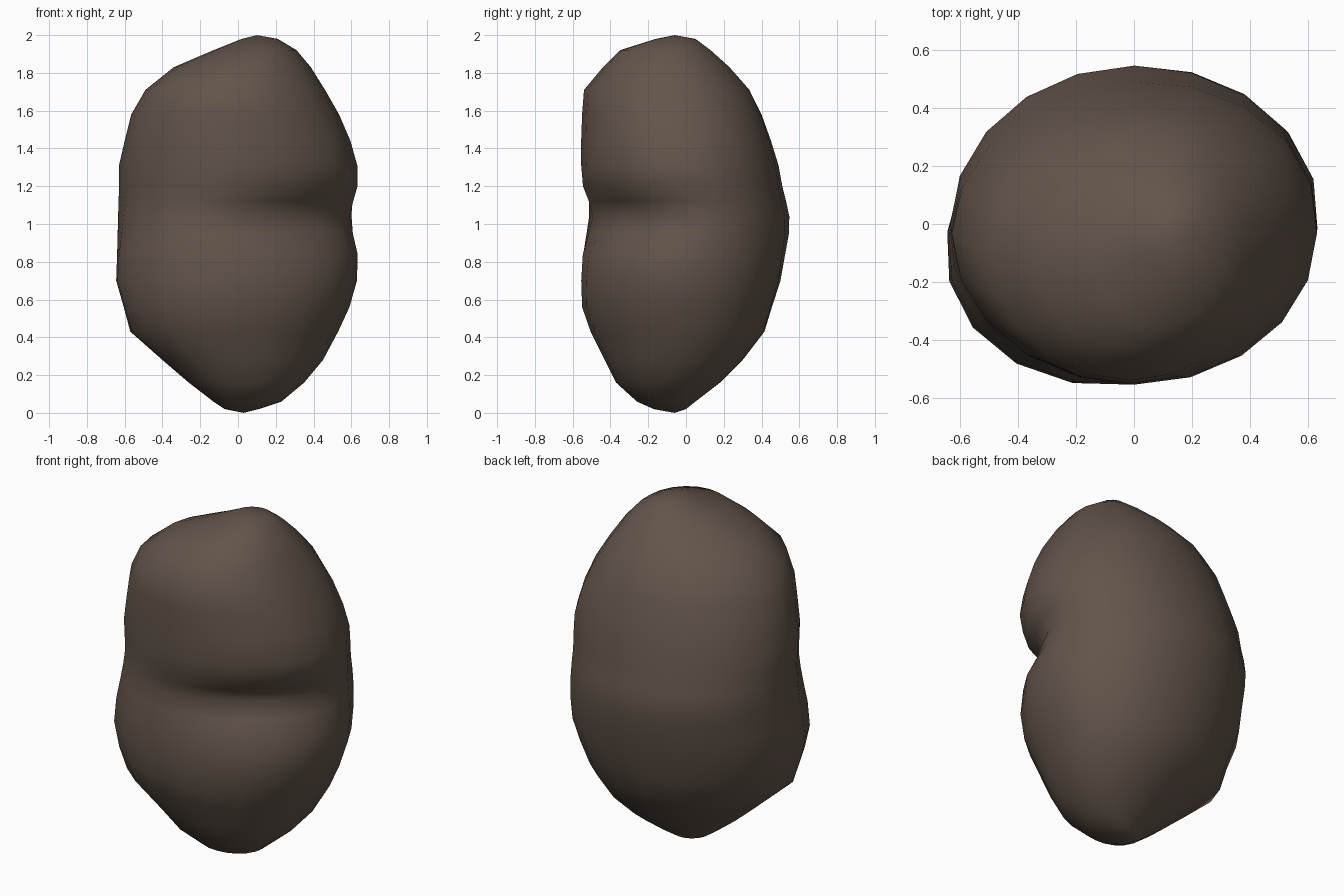
import bpy, bmesh, math

if "Cube" in bpy.data.objects:
    bpy.data.objects.remove(bpy.data.objects["Cube"])

# Silhouette extents per ring: z, left x, right x, front y, back y
RINGS = [
    (0.02, -0.07, 0.11, -0.17, 0.00),
    (0.06, -0.13, 0.23, -0.26, 0.05),
    (0.16, -0.26, 0.35, -0.37, 0.18),
    (0.28, -0.40, 0.45, -0.43, 0.30),
    (0.43, -0.57, 0.53, -0.505, 0.415),
    (0.56, -0.605, 0.59, -0.55, 0.455),
    (0.70, -0.645, 0.63, -0.555, 0.50),
    (0.84, -0.64, 0.64, -0.555, 0.525),
    (0.95, -0.637, 0.637, -0.555, 0.545),
    (1.04, -0.635, 0.637, -0.555, 0.547),
    (1.12, -0.632, 0.64, -0.555, 0.53),
    (1.20, -0.63, 0.64, -0.555, 0.51),
    (1.31, -0.63, 0.632, -0.555, 0.49),
    (1.44, -0.60, 0.595, -0.555, 0.45),
    (1.58, -0.565, 0.535, -0.55, 0.40),
    (1.71, -0.49, 0.46, -0.54, 0.335),
    (1.83, -0.34, 0.385, -0.44, 0.23),
    (1.92, -0.13, 0.31, -0.35, 0.13),
    (1.98, 0.02, 0.21, -0.16, 0.05),
]
SEGMENTS = 20

# Fullness of the diagonal corners (angle: gain at each height in KNOTS)
KNOTS = (0.3, 0.8, 1.1, 1.7)
CORNERS = {
    45: (0.08, 0.04, 0.0, 0.09),
    135: (-0.08, -0.03, 0.0, -0.05),
    225: (0.06, 0.07, -0.01, 0.0),
}


def interpolate(z, values):
    z = min(max(z, KNOTS[0]), KNOTS[-1])
    for k in range(len(KNOTS) - 1):
        if z <= KNOTS[k + 1]:
            t = (z - KNOTS[k]) / (KNOTS[k + 1] - KNOTS[k])
            return values[k] * (1 - t) + values[k + 1] * t


def angle_between(a, b):
    return abs((a - b + math.pi) % (2 * math.pi) - math.pi)


def groove(z, az):
    """Depth of the crease that wraps the front right side."""
    d = angle_between(az, math.radians(-48))
    side = math.cos(min(d * 1.15, math.pi / 2)) ** 2
    width = 0.11 if z > 1.05 else 0.15
    return 0.14 * side * math.exp(-((z - 1.05) / width) ** 2)


def ring_point(ring, i):
    z, left, right, front, back = ring
    az = 2 * math.pi * i / SEGMENTS
    k = 1.0
    for centre, gains in CORNERS.items():
        d = angle_between(az, math.radians(centre))
        if d < math.pi / 4:
            k += interpolate(z, gains) * math.cos(2 * d)
    g = groove(z, az)
    x = (left + right) / 2 + math.cos(az) * ((right - left) / 2 * k - g)
    y = (front + back) / 2 + math.sin(az) * ((back - front) / 2 * k - g)
    return x, y, z


# Bean-shaped stone, lofted ring by ring and closed with a tip at each end
bm = bmesh.new()
loops = [[bm.verts.new(ring_point(r, i)) for i in range(SEGMENTS)] for r in RINGS]
bottom = bm.verts.new((0.03, -0.06, 0.0))
top = bm.verts.new((0.10, -0.06, 2.0))
for i in range(SEGMENTS):
    j = (i + 1) % SEGMENTS
    for a, b in zip(loops, loops[1:]):
        bm.faces.new((a[i], a[j], b[j], b[i]))
    bm.faces.new((bottom, loops[0][j], loops[0][i]))
    bm.faces.new((top, loops[-1][i], loops[-1][j]))
for f in bm.faces:
    f.smooth = True
bmesh.ops.recalc_face_normals(bm, faces=bm.faces)
mesh = bpy.data.meshes.new("bean_stone")
bm.to_mesh(mesh)
bm.free()

# Single brown colour
brown = bpy.data.materials.new("dark brown")
brown.diffuse_color = (0.122, 0.089, 0.069, 1)
brown.use_nodes = True
brown.node_tree.nodes["Principled BSDF"].inputs["Base Color"].default_value = brown.diffuse_color
mesh.materials.append(brown)
stone = bpy.data.objects.new("bean_stone", mesh)
bpy.context.collection.objects.link(stone)
